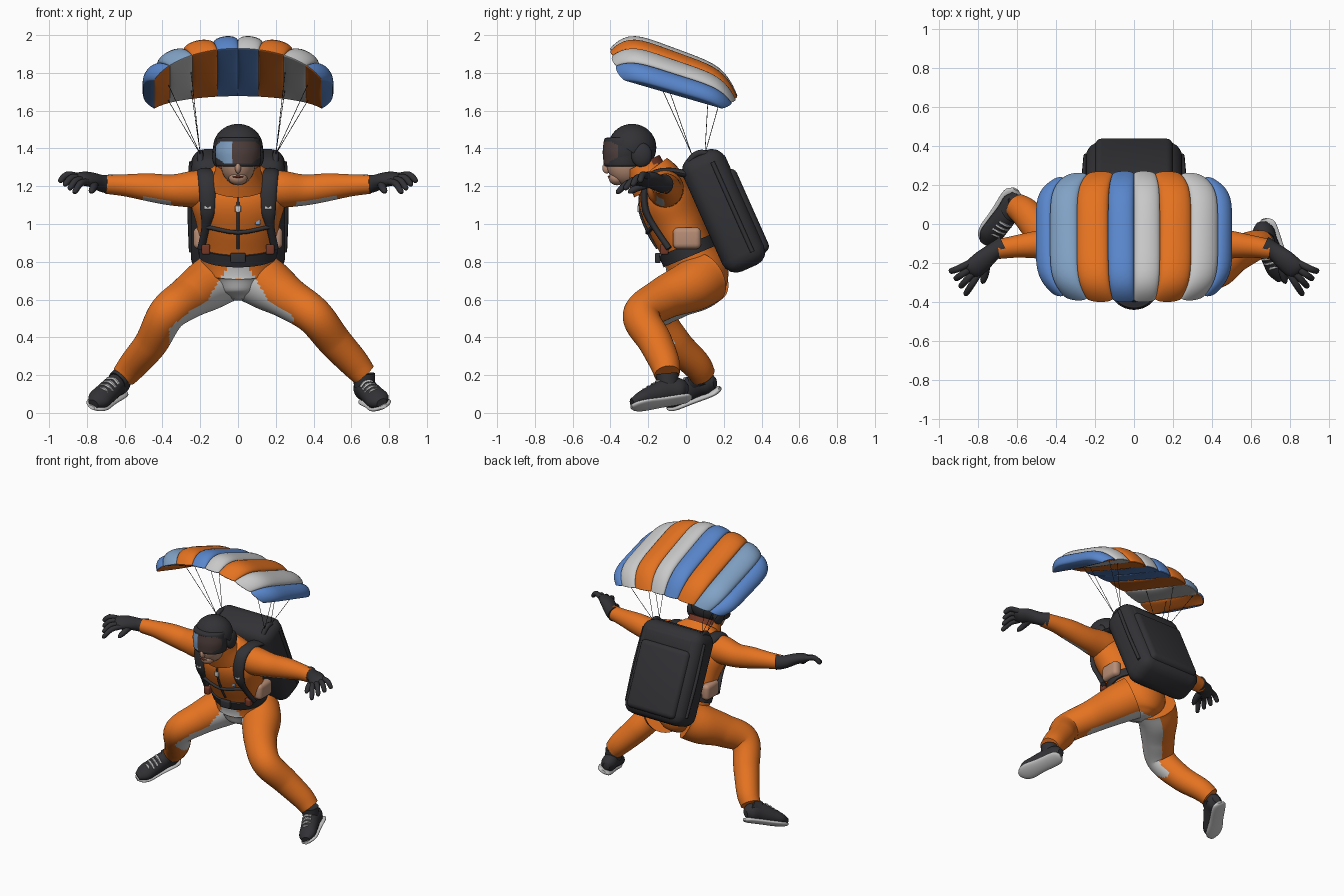
import bpy, bmesh, math
from mathutils import Vector, Matrix

cube = bpy.data.objects.get("Cube")
if cube:
    bpy.data.objects.remove(cube)


def material(name, r, g, b):
    m = bpy.data.materials.new(name)
    m.use_nodes = True
    m.diffuse_color = (r, g, b, 1)
    m.node_tree.nodes["Principled BSDF"].inputs["Base Color"].default_value = (r, g, b, 1)
    return m


ORANGE = material("orange", .78, .17, .015)
BLACK = material("charcoal", .032, .032, .037)
BLUE = material("blue", .1, .24, .6)
PALE = material("pale_blue", .22, .36, .56)
GREY = material("light_grey", .58, .58, .58)
SKIN = material("skin", .48, .27, .18)
BROWN = material("red_brown", .18, .04, .02)
LENS = material("dark_lens", .08, .05, .045)
made = []


def finish(name, bm, mats, rule=None):
    """Turn a bmesh into an object; rule(centre, normal) picks a material index."""
    bmesh.ops.recalc_face_normals(bm, faces=bm.faces)
    bm.normal_update()
    if rule:
        for f in bm.faces:
            f.material_index = int(rule(f.calc_center_median(), f.normal))
    me = bpy.data.meshes.new(name)
    bm.to_mesh(me)
    bm.free()
    for m in mats:
        me.materials.append(m)
    ob = bpy.data.objects.new(name, me)
    bpy.context.collection.objects.link(ob)
    made.append(ob)
    return ob


def skin_rings(bm, rings):
    """Bridge closed rings of points and cap both ends."""
    rings = [[bm.verts.new(p) for p in r] for r in rings]
    n = len(rings[0])
    for a, b in zip(rings, rings[1:]):
        for i in range(n):
            bm.faces.new((a[i], a[(i + 1) % n], b[(i + 1) % n], b[i]))
    bm.faces.new(rings[0])
    bm.faces.new(rings[-1])


def loft(name, stations, mats, ref=(1, 0, 0), rule=None, sides=24, steps=6, matrix=None):
    """Smooth elliptical tube through stations (x, y, z, radius[, second radius])."""
    st = [Vector(tuple(s) + (s[3],) if len(s) == 4 else tuple(s)) for s in stations]
    ext = [2 * st[0] - st[1]] + st + [2 * st[-1] - st[-2]]
    path = []
    for k in range(1, len(ext) - 2):
        a, b, c, d = ext[k - 1:k + 3]
        for j in range(steps):
            t = j / steps
            path.append(.5 * (2 * b + (c - a) * t + (2 * a - 5 * b + 4 * c - d) * t * t
                              + (3 * b - a - 3 * c + d) * t ** 3))
    path.append(st[-1])
    rings = []
    for i, p in enumerate(path):
        tan = (path[min(i + 1, len(path) - 1)] - path[max(i - 1, 0)])
        tan = Vector(tan[:3]).normalized()
        u = Vector(ref)
        u = (u - tan * u.dot(tan)).normalized()
        v = tan.cross(u)
        ang = [math.tau * k / sides for k in range(sides)]
        rings.append([Vector(p[:3]) + u * max(p[3], .0015) * math.cos(a)
                      + v * max(p[4], .0015) * math.sin(a) for a in ang])
    bm = bmesh.new()
    skin_rings(bm, rings)
    if matrix:
        bm.transform(matrix)
    return finish(name, bm, mats, rule)


def tube(name, pts, r, mat, ref=(1, 0, 0), sides=8, steps=4, matrix=None):
    return loft(name, [tuple(p) + (r,) for p in pts], [mat], ref, None, sides, steps, matrix)


def ellipsoid(name, loc, radii, mat, cut=None):
    bm = bmesh.new()
    bmesh.ops.create_uvsphere(bm, u_segments=32, v_segments=20, radius=1)
    bm.transform(Matrix.Translation(loc) @ Matrix.Diagonal(Vector(radii).to_4d()))
    if cut:
        bmesh.ops.bisect_plane(bm, geom=bm.verts[:] + bm.edges[:] + bm.faces[:],
                               plane_co=cut[0], plane_no=cut[1], clear_inner=True)
    return finish(name, bm, [mat])


def box(name, loc, size, mat, bevel, matrix=None):
    bm = bmesh.new()
    bmesh.ops.create_cube(bm, size=1)
    bm.transform(Matrix.Translation(loc) @ Matrix.Diagonal(Vector(size).to_4d()))
    bmesh.ops.bevel(bm, geom=bm.edges[:], offset=bevel, segments=4, profile=.5, affect='EDGES')
    if matrix:
        bm.transform(matrix)
    return finish(name, bm, [mat])


def mirrored(s, pts):
    return [(s * p[0],) + tuple(p[1:]) for p in pts]


# Torso, with a pale groin panel
def groin(c, n):
    return c.z < .79 and abs(c.x) < .16 - .12 * (c.z - .6) / .2 and n.y < .3


loft("torso", [(0, .05, .6, .03, .04), (0, .055, .64, .11, .125), (0, .06, .74, .185, .165),
               (0, .01, .86, .2, .14), (0, -.05, 1, .22, .15), (0, -.1, 1.12, .25, .15),
               (0, -.13, 1.22, .22, .12), (0, -.18, 1.29, .12, .1)],
     [ORANGE, GREY], rule=groin, sides=64, steps=8)
loft("collar", [(0, -.17, 1.2, .15, .12), (0, -.21, 1.27, .125, .11), (0, -.235, 1.32, .115, .105)],
     [ORANGE, BROWN], rule=lambda c, n: n.z > .8 or n.y > .5)
loft("belt", [(0, .025, .83, .207, .155), (0, 0, .89, .212, .157)], [BLACK], sides=40)
box("belt_buckle", (0, -.15, .82), (.08, .03, .055), BLACK, .008)
tube("zip", [(0, -.272, 1.25), (0, -.243, 1.17), (0, -.243, 1.066), (0, -.196, .946),
             (0, -.15, .87)], .008, BLACK)
tube("chest_strap", [(-.17, -.175, .985), (0, -.205, .955), (.17, -.175, .985)],
     .011, BLACK, ref=(0, 0, 1))
box("zip_puller", (0, -.252, 1.08), (.03, .01, .035), GREY, .003)
box("chest_badge", (.105, -.196, 1.01), (.028, .02, .028), PALE, .004)

# Head, helmet and goggles
loft("neck", [(0, -.2, 1.22, .07), (0, -.27, 1.34, .07)], [SKIN])
ellipsoid("face", (0, -.315, 1.33), (.093, .108, .125), SKIN)
ellipsoid("chin", (0, -.365, 1.245), (.05, .045, .04), SKIN)
ellipsoid("nose", (0, -.42, 1.297), (.016, .023, .03), SKIN)
ellipsoid("mouth", (0, -.407, 1.25), (.028, .008, .006), BROWN)
ellipsoid("helmet", (0, -.285, 1.405), (.132, .128, .125), BLACK,
          cut=((0, -.4, 1.455), (0, .55, .83)))
loft("goggle_frame", [(0, -.33, 1.306, .1, .092), (0, -.33, 1.318, .118, .104),
                      (0, -.33, 1.44, .118, .104), (0, -.33, 1.458, .1, .09)], [BLACK], sides=40)
loft("goggle_lens", [(0, -.332, 1.321, .114, .104), (0, -.332, 1.38, .122, .109),
                     (0, -.332, 1.438, .116, .104)], [LENS, PALE, BLACK], sides=48,
     rule=lambda c, n: 2 if c.y > -.36 or abs(n.z) > .8 else c.x < -.028)

# Paired upper body parts
for s, side in ((1, "left"), (-1, "right")):
    ellipsoid(side + "_ear_pad", (s * .108, -.235, 1.365), (.03, .055, .065), BLACK)
    loft(side + "_arm", mirrored(s, [
        (.1, -.1, 1.19, .09), (.22, -.11, 1.185, .098), (.35, -.1, 1.18, .082),
        (.48, -.105, 1.195, .073), (.6, -.115, 1.205, .058), (.7, -.13, 1.21, .05)]),
        [ORANGE, GREY], ref=(0, 0, 1), sides=40,
        rule=lambda c, n: n.y < -.1 and n.z < -.65 and (.3 < c.x < .52 or -.5 < c.x < -.36))
    # Gloves, slightly arched and rolled
    fwd, lat = Vector((.74, -.67, 0)), Vector((.62, .68, .38))
    loft(side + "_glove", mirrored(s, [
        (.67, -.115, 1.21, .053), (.72, -.14, 1.215, .045), (.78, -.19, 1.235, .055, .038),
        (.825, -.23, 1.238, .054, .032), (.85, -.252, 1.232, .04, .014)]), [BLACK],
        ref=(s * lat.x, lat.y, lat.z))
    for i in range(4):
        k = i - 1.5
        base = Vector((.825, -.23, 1.238)) + lat * k * .027
        mid = base + fwd * .06 + lat * k * .012
        tip = base + fwd * (.125 - .008 * i) + lat * k * .025 - Vector((0, 0, .045))
        loft(f"{side}_finger_{i + 1}", mirrored(s, [
            (*base, .018), (*mid, .018), (*(mid.lerp(tip, .8)), .015), (*tip, .006)]),
            [BLACK], ref=(0, 0, 1), sides=10, steps=3)
    loft(side + "_thumb", mirrored(s, [(.76, -.19, 1.215, .024), (.765, -.25, 1.195, .021),
                                       (.775, -.29, 1.175, .016), (.78, -.305, 1.165, .005)]),
         [BLACK], sides=10, steps=3)
    # Harness
    loft(side + "_shoulder_strap", mirrored(s, [
        (.17, .06, 1.25, .048, .02), (.17, -.08, 1.278, .048, .02), (.165, -.18, 1.258, .048, .02),
        (.16, -.218, 1.18, .046, .02), (.16, -.212, 1.07, .04, .02), (.172, -.165, .98, .022, .016),
        (.195, -.09, .87, .02, .016)]), [BLACK], sides=16)
    box(side + "_hip_pouch", (s * .203, .005, .925), (.066, .15, .115), SKIN, .028)
    box(side + "_side_buckle", (s * .17, -.115, .865), (.045, .045, .055), BROWN, .01)
    box(side + "_strap_tab", (s * .16, -.23, 1.09), (.035, .012, .025), GREY, .003)
    tube(side + "_riser", [(s * .19, .0, 1.28), (s * .2, .035, 1.355), (s * .2, .1, 1.375),
                           (s * .2, .17, 1.31)], .017, BLACK)
    # Suspension lines
    for i, (y, x, ty, tz) in enumerate(((.03, .25, -.17, 1.81), (.03, .37, -.1, 1.74),
                                        (.1, .25, .12, 1.725), (.1, .37, .18, 1.655))):
        tube(f"{side}_line_{i + 1}", [(s * .2, y, 1.37), (s * x, ty, tz)], .0018, BLACK,
             sides=5, steps=1)

# Backpack, leaning with the body
lean = Matrix.Translation((0, .2, 1.07)) @ Matrix.Rotation(math.radians(24), 4, 'X')
box("backpack", (0, 0, 0), (.5, .245, .665), BLACK, .08, lean)
box("backpack_rear_panel", (0, .105, -.05), (.4, .08, .48), BLACK, .035, lean)
box("backpack_top_flap", (0, .09, .225), (.4, .07, .12), BLACK, .03, lean)
for s in (1, -1):
    tube("backpack_piping", [(s * .248, .05, .26), (s * .256, .05, 0), (s * .248, .05, -.26)],
         .012, BLACK, matrix=lean)

# Legs: the two are posed differently
LEGS = {
    "left": (1, [(.1, .1, .715, .145), (.17, .03, .672, .136), (.27, -.12, .605, .112),
                 (.4, -.235, .515, .1), (.51, -.165, .38, .09), (.61, -.115, .27, .08),
                 (.665, -.1, .205, .068)], (.705, -.14, .095), (.3, -.93, -.15)),
    "right": (-1, [(-.1, .1, .715, .145), (-.17, .05, .672, .136), (-.265, -.06, .61, .114),
                   (-.375, -.16, .525, .1), (-.46, -.06, .37, .088), (-.55, .05, .26, .078),
                   (-.6, .09, .2, .068)], (-.68, .025, .113), (-.5, -.82, -.3)),
}
for side, (s, pts, centre, toe) in LEGS.items():
    inner = Vector((-.6 * s, -.1, -.8)).normalized()
    loft(side + "_leg", pts, [ORANGE, GREY], ref=(0, 1, 0), sides=56, steps=12,
         rule=lambda c, n: groin(c, n) or (n.dot(inner) > .72 and -.365 < c.x < .29))
    # Shoe frame: side, toe direction and up
    f = Vector(toe).normalized()
    up = Vector((-.42 * s, -.12, .9))
    up = (up - f * up.dot(f)).normalized()
    frame = Matrix((f.cross(up), f, up)).transposed().to_4x4()
    frame.translation = centre
    loft(side + "_ankle", [(*pts[-1][:3], .06), (*(frame @ Vector((0, -.06, .04))), .056)],
         [BLACK], ref=(0, 1, 0))
    loft(side + "_shoe", [(0, -.158, 0, .025, .03), (0, -.12, .012, .053, .06),
                          (0, -.05, .02, .056, .066), (0, .04, .002, .06, .055),
                          (0, .11, -.012, .06, .042), (0, .162, -.02, .03, .022)],
         [BLACK], matrix=frame)
    loft(side + "_sole", [(0, -.165, -.043, .02, .01), (0, -.13, -.045, .052, .017),
                          (0, 0, -.045, .056, .018), (0, .09, -.045, .063, .018),
                          (0, .14, -.043, .05, .016), (0, .17, -.04, .02, .01)],
         [GREY], matrix=frame)
    for i in range(4):
        y, z = -.005 + .028 * i, .077 - .012 * i
        tube(f"{side}_lace_{i + 1}", [(-.035, y, z - .016), (0, y, z), (.035, y, z - .016)],
             .009, GREY, ref=(0, 1, 0), sides=6, matrix=frame)


# Canopy: eight inflated cells along an arch, blunt at nose and tail, thinner at the tips
def canopy_point(span, c, lift, stretch):
    phi = math.radians(72) * math.copysign(abs(span) ** 1.2, span)
    drop = .17 * (1 - math.cos(phi)) / .69 * (1 - .6 * c)
    y = -.065 + .337 * (2 * c - 1) * (1 - .2 * span ** 4) * stretch
    return Vector(((.468 + lift) * math.sin(phi), y,
                   1.93 - .25 * c - drop + lift * math.cos(phi)))


TOP = [BLUE, PALE, ORANGE, BLUE, GREY, ORANGE, GREY, BLUE]
UNDER = [ORANGE, GREY, ORANGE, BLUE, BLUE, ORANGE, GREY, ORANGE]
CHORD, ROWS = 24, 12
chord = [.5 - .5 * math.cos(math.pi * i / CHORD) for i in range(CHORD + 1)]
for cell in range(8):
    rings = []
    for r in range(ROWS + 1):
        w = -math.cos(math.pi * r / ROWS)
        span = (cell + (w + 1) / 2) / 4 - 1
        bulge = math.sqrt(max(0, 1 - w * w))
        puff, stretch = (.095 + .035 * bulge) * (1 - .45 * span ** 4), .95 + .05 * bulge
        top = [canopy_point(span, c, puff * (1 - abs(2 * c - 1) ** (4 + 2 * c)), stretch)
               for c in chord]
        low = [canopy_point(span, c, -.004 - .015 * bulge * math.sin(math.pi * c), stretch)
               for c in chord[-2:0:-1]]
        rings.append(top + low)
    bm = bmesh.new()
    skin_rings(bm, rings)
    bm.faces.ensure_lookup_table()
    n = len(rings[0])
    for k in range(n * ROWS):
        bm.faces[k].material_index = int(k % n >= CHORD)
    finish(f"canopy_cell_{cell + 1}", bm, [TOP[cell], UNDER[cell]])

# Smooth shading with sharp rims
bpy.ops.object.select_all(action='DESELECT')
for ob in made:
    ob.select_set(True)
bpy.context.view_layer.objects.active = made[0]
bpy.ops.object.shade_smooth_by_angle(angle=math.radians(50))
